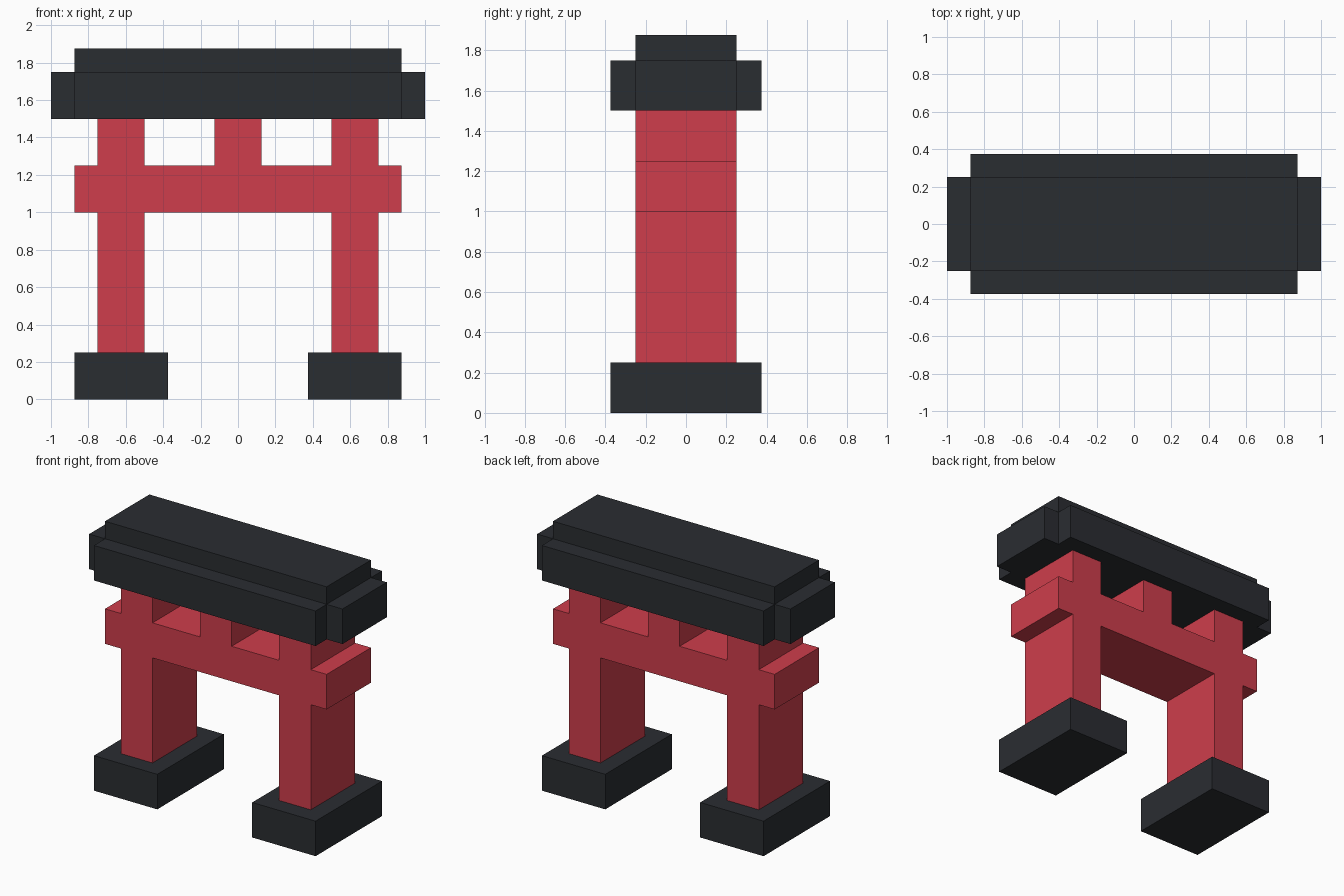
import bpy, bmesh
from mathutils import Vector

if "Cube" in bpy.data.objects:
    bpy.data.objects.remove(bpy.data.objects["Cube"])


def material(name, color):
    m = bpy.data.materials.new(name)
    m.diffuse_color = (*color, 1)
    m.use_nodes = True
    m.node_tree.nodes["Principled BSDF"].inputs["Base Color"].default_value = m.diffuse_color
    return m


RED = material("red_paint", (0.62, 0.048, 0.072))
DARK = material("dark_stone", (0.023, 0.026, 0.031))


def prism(name, outline, start, depth, mat):
    """Extrude a flat 3D outline along the depth vector."""
    bm = bmesh.new()
    face = bm.faces.new([bm.verts.new(Vector(p) + Vector(start)) for p in outline])
    ext = bmesh.ops.extrude_face_region(bm, geom=[face])
    verts = [g for g in ext["geom"] if isinstance(g, bmesh.types.BMVert)]
    bmesh.ops.translate(bm, verts=verts, vec=depth)
    bmesh.ops.recalc_face_normals(bm, faces=bm.faces)
    mesh = bpy.data.meshes.new(name)
    bm.to_mesh(mesh)
    bm.free()
    mesh.materials.append(mat)
    obj = bpy.data.objects.new(name, mesh)
    bpy.context.collection.objects.link(obj)
    return obj


def slab(name, x0, x1, half_y, z0, z1, mat):
    pts = [(x0, -half_y, 0), (x1, -half_y, 0), (x1, half_y, 0), (x0, half_y, 0)]
    return prism(name, pts, (0, 0, z0), (0, 0, z1 - z0), mat)


# Stone feet
for side, x in (("left", -0.625), ("right", 0.625)):
    slab(side + "_foot", x - 0.25, x + 0.25, 0.375, 0, 0.25, DARK)

# Red frame: posts, tie beam and centre strut as one mirrored profile
half = [(0.125, 1.5), (0.125, 1.25), (0.5, 1.25), (0.5, 1.5), (0.75, 1.5),
        (0.75, 1.25), (0.875, 1.25), (0.875, 1), (0.75, 1), (0.75, 0.25),
        (0.5, 0.25), (0.5, 1)]
profile = half + [(-x, z) for x, z in reversed(half)]
prism("gate_frame", [(x, 0, z) for x, z in profile], (0, -0.25, 0), (0, 0.5, 0), RED)

# Lintel: wide slab with narrower projecting ends (cross-shaped plan)
quarter = [(1, 0.25), (0.875, 0.25), (0.875, 0.375)]
top = quarter + [(-x, y) for x, y in reversed(quarter)]
plan = top + [(-x, -y) for x, y in top]
prism("lintel", [(x, y, 0) for x, y in plan], (0, 0, 1.5), (0, 0, 0.25), DARK)

# Raised ridge on top of the lintel
slab("roof_ridge", -0.875, 0.875, 0.25, 1.75, 1.875, DARK)
